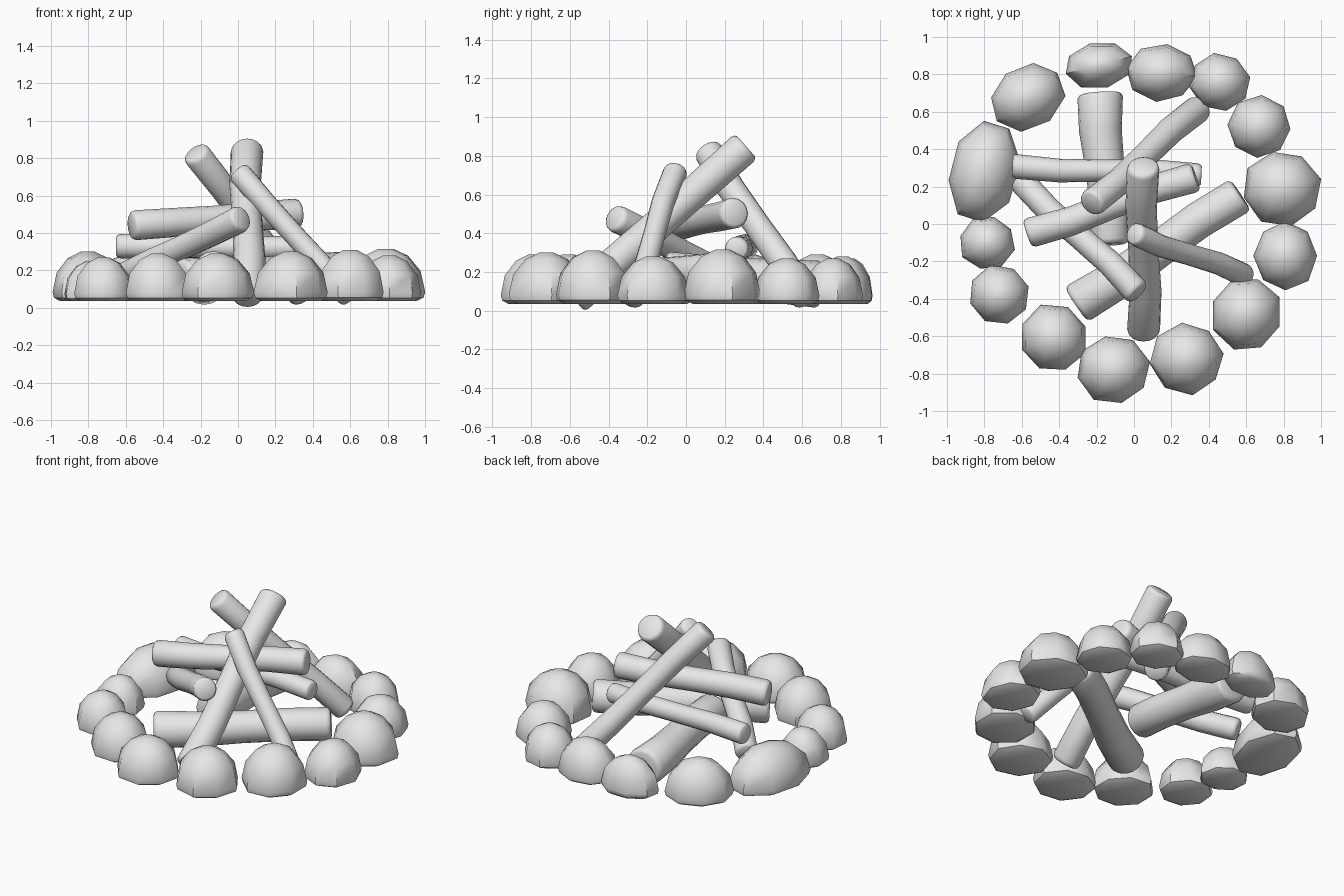
import bpy, bmesh, math, random
from mathutils import Vector, Matrix

if "Cube" in bpy.data.objects:
    bpy.data.objects.remove(bpy.data.objects["Cube"])

random.seed(4)
grey = bpy.data.materials.new("plain_grey")
grey.diffuse_color = (0.8, 0.8, 0.8, 1)
grey.use_nodes = True
grey.node_tree.nodes["Principled BSDF"].inputs["Base Color"].default_value = grey.diffuse_color


def loft(name, rings, angle):
    """Skin a list of vertex rings, capping both ends."""
    bm = bmesh.new()
    loops = [[bm.verts.new(p) for p in ring] for ring in rings]
    n = len(loops[0])
    for a, b in zip(loops, loops[1:]):
        for i in range(n):
            j = (i + 1) % n
            bm.faces.new((a[i], a[j], b[j], b[i]))
    bm.faces.new(loops[0][::-1])
    bm.faces.new(loops[-1])
    bmesh.ops.recalc_face_normals(bm, faces=bm.faces)
    mesh = bpy.data.meshes.new(name)
    bm.to_mesh(mesh)
    bm.free()
    mesh.materials.append(grey)
    obj = bpy.data.objects.new(name, mesh)
    bpy.context.collection.objects.link(obj)
    bpy.ops.object.select_all(action='DESELECT')
    obj.select_set(True)
    bpy.context.view_layer.objects.active = obj
    bpy.ops.object.shade_smooth_by_angle(angle=math.radians(angle))
    return obj


def log(name, start, end, r0, r1, bend=0.012, sides=16):
    """Slightly waisted and bowed log with rounded rims."""
    a, b = Vector(start), Vector(end)
    axis = b - a
    length = axis.length
    d = axis.normalized()
    u = d.cross(Vector((0, 0, 1))).normalized()
    v = u.cross(d)
    soft = 0.025 / length
    stations = [(0, .78), (soft * .3, .92), (soft, 1), (.25, .97), (.5, .92),
                (.75, .96), (1 - soft, 1), (1 - soft * .3, .92), (1, .78)]
    rings = []
    for t, k in stations:
        c = a + axis * t + u * bend * math.sin(t * math.tau)
        r = (r0 + (r1 - r0) * t) * k
        rings.append([c + (u * math.cos(w) + v * math.sin(w)) * r
                      for w in (math.tau * i / sides for i in range(sides))])
    loft(name, rings, 50)


def stone(name, x, y, rx, ry, top, turn):
    """Eight-sided dome with a flat, tapered underside."""
    base = 0.035
    h = top - base
    profile = [(.80, 0), (.99, .07), (1.03, .18), (.91, .58), (.58, .87), (.2, 1)]
    rot = Matrix.Rotation(math.radians(turn), 3, 'Z')
    phase = random.uniform(0, math.tau / 8)
    wobble = [random.uniform(.97, 1.04) for _ in range(8)]
    rings = []
    for k, f in profile:
        ring = []
        for i in range(8):
            w = phase + math.tau * i / 8
            p = rot @ Vector((rx * k * wobble[i] * math.cos(w),
                              ry * k * wobble[i] * math.sin(w), 0))
            ring.append(p + Vector((x, y, base + h * f)))
        rings.append(ring)
    loft(name, rings, 45)


# Leaning sticks
log("tall_leaning_log", (0.05, -0.58, 0.06), (0.05, 0.31, 0.85), .088, .087)
log("back_leaning_log", (0.35, 0.62, 0.06), (-0.23, 0.11, 0.83), .075, .075)
log("thin_leaning_log", (0.60, -0.28, 0.05), (0.0, -0.05, 0.73), .062, .062)
log("low_leaning_log", (-0.61, 0.24, 0.17), (0.02, -0.37, 0.48), .07, .072)

# Crossing sticks
log("upper_cross_log", (-0.57, -0.05, 0.44), (0.33, 0.25, 0.505), .08, .08)
log("lower_cross_log", (-0.65, 0.31, 0.33), (0.36, 0.26, 0.32), .066, .062)

# Thick logs on the ground
log("front_ground_log", (-0.31, -0.43, 0.15), (0.57, 0.155, 0.2), .112, .1)
log("back_ground_log", (-0.18, 0.70, 0.135), (-0.13, -0.11, 0.2), .122, .105)

# Ring of stones: x, y, radius x, radius y, top height, turn
ring = [
    (-.57, .68, .205, .165, .29, 30), (-.19, .85, .18, .12, .27, 8),
    (.15, .81, .185, .15, .28, 0), (.46, .76, .16, .15, .27, -20),
    (.67, .52, .165, .16, .27, 0), (.79, .19, .205, .2, .315, 0),
    (.81, -.17, .165, .18, .28, 0), (.60, -.48, .185, .195, .31, 0),
    (.285, -.72, .19, .185, .30, 0), (-.11, -.78, .188, .178, .29, 0),
    (-.43, -.61, .18, .178, .29, 0), (-.72, -.38, .16, .158, .27, 0),
    (-.785, -.10, .145, .142, .25, 0), (-.805, .28, .18, .275, .30, -13),
]
for i, s in enumerate(ring):
    stone(f"ring_stone_{i + 1}", *s)
